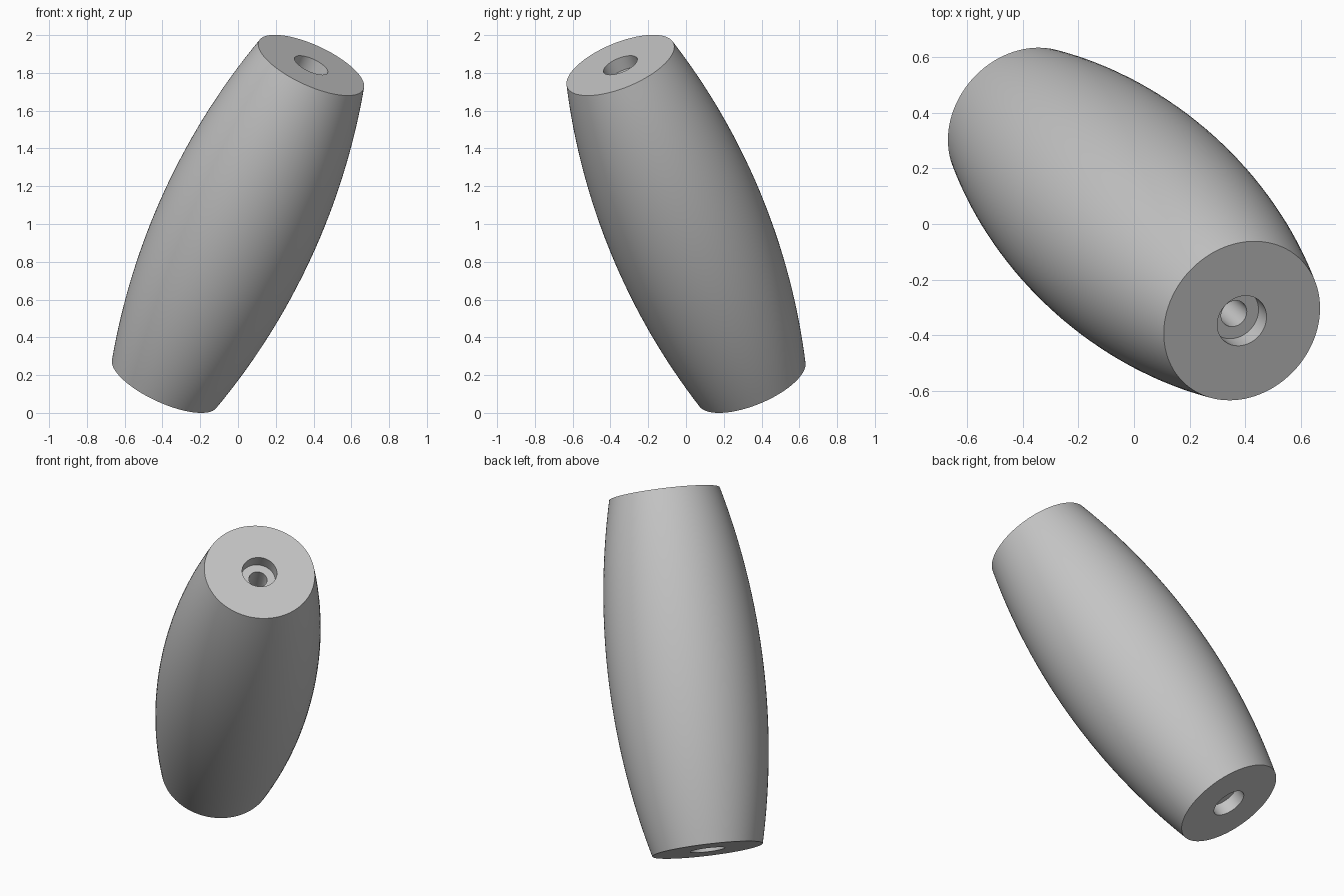
import bpy, bmesh, math
from mathutils import Vector

cube = bpy.data.objects.get("Cube")
if cube:
    bpy.data.objects.remove(cube, do_unlink=True)

# Main dimensions
AXIS = Vector((0.775, -0.695, 1.68))      # bottom face centre to top face centre
HALF = AXIS.length / 2
R_END, R_MID = 0.305, 0.427               # barrel radii
R_RECESS, R_BORE, DEPTH = 0.096, 0.05, 0.073
SEGMENTS, ARC_STEPS = 96, 32

# Grey material
grey = bpy.data.materials.new("grey")
grey.use_nodes = True
colour = (0.55, 0.55, 0.55, 1)
grey.diffuse_color = colour
grey.node_tree.nodes["Principled BSDF"].inputs["Base Color"].default_value = colour

# Bulged outside: circular arc from bottom rim to top rim
sag = R_MID - R_END
arc_r = (HALF ** 2 + sag ** 2) / (2 * sag)
half_angle = math.asin(HALF / arc_r)
profile = []
for i in range(ARC_STEPS + 1):
    a = half_angle * (2 * i / ARC_STEPS - 1)
    profile.append((R_MID - arc_r * (1 - math.cos(a)), arc_r * math.sin(a)))

# Recess at each end, joined by the narrow bore
top = [(R_RECESS, HALF), (R_RECESS, HALF - DEPTH), (R_BORE, HALF - DEPTH)]
profile += top + [(r, -z) for r, z in reversed(top)]

# Spin the closed profile round the axis
bm = bmesh.new()
verts = [bm.verts.new((r, 0, z)) for r, z in profile]
edges = [bm.edges.new((v, verts[(i + 1) % len(verts)])) for i, v in enumerate(verts)]
bmesh.ops.spin(bm, geom=verts + edges, cent=(0, 0, 0), axis=(0, 0, 1),
               angle=math.tau, steps=SEGMENTS, use_duplicate=False)
bmesh.ops.remove_doubles(bm, verts=bm.verts, dist=0.0001)
bmesh.ops.recalc_face_normals(bm, faces=bm.faces)

# Tilt the barrel and stand it on the ground
bm.transform(Vector((0, 0, 1)).rotation_difference(AXIS).to_matrix().to_4x4())
low = min(v.co.z for v in bm.verts)
bmesh.ops.translate(bm, verts=bm.verts, vec=(0, 0, -low))

mesh = bpy.data.meshes.new("barrel_handle")
bm.to_mesh(mesh)
bm.free()
mesh.materials.append(grey)
handle = bpy.data.objects.new("barrel_handle", mesh)
bpy.context.collection.objects.link(handle)

# Smooth sides with sharp rims
bpy.ops.object.select_all(action='DESELECT')
handle.select_set(True)
bpy.context.view_layer.objects.active = handle
bpy.ops.object.shade_smooth_by_angle(angle=math.radians(30))
